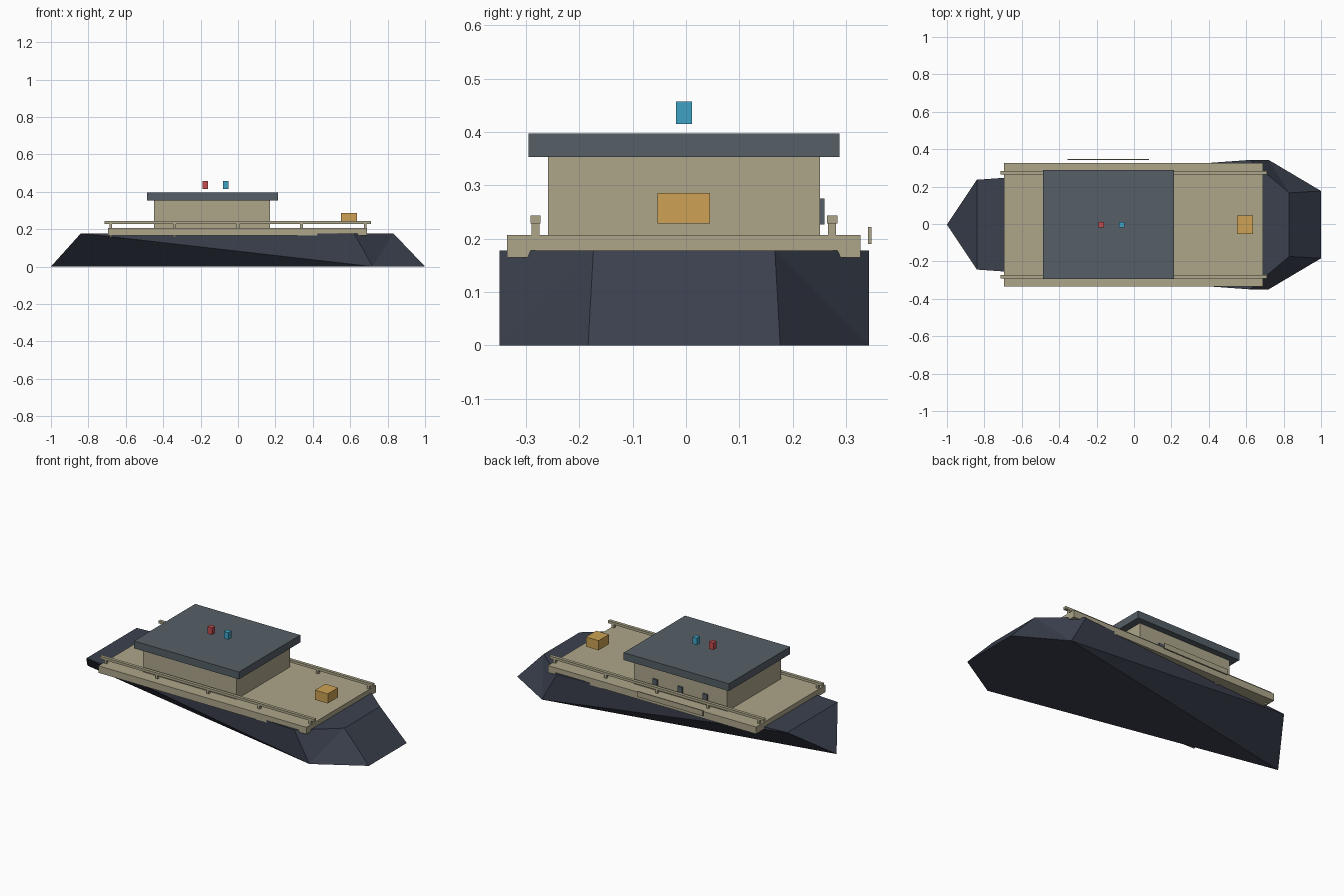
import bpy
import bmesh

if "Cube" in bpy.data.objects:
    bpy.data.objects.remove(bpy.data.objects["Cube"], do_unlink=True)


def material(name, rgb):
    mat = bpy.data.materials.new(name)
    mat.use_nodes = True
    mat.diffuse_color = (*rgb, 1)
    mat.node_tree.nodes["Principled BSDF"].inputs["Base Color"].default_value = (*rgb, 1)
    return mat


navy = material("navy hull", (0.044, 0.053, 0.078))
tan = material("tan deck", (0.42, 0.38, 0.255))
slate = material("slate roof", (0.092, 0.115, 0.135))
red = material("red lamp", (0.55, 0.07, 0.08))
blue = material("blue lamp", (0.05, 0.36, 0.56))
amber = material("amber crate", (0.61, 0.36, 0.09))


def add_object(name, bm, mat):
    bmesh.ops.recalc_face_normals(bm, faces=bm.faces)
    mesh = bpy.data.meshes.new(name)
    bm.to_mesh(mesh)
    bm.free()
    mesh.materials.append(mat)
    obj = bpy.data.objects.new(name, mesh)
    bpy.context.collection.objects.link(obj)
    return obj


def box(name, xs, ys, zs, mat):
    """Box spanning the given (low, high) ranges."""
    bm = bmesh.new()
    bmesh.ops.create_cube(bm, size=1)
    for v in bm.verts:
        v.co = [r[0] if c < 0 else r[1] for c, r in zip(v.co, (xs, ys, zs))]
    return add_object(name, bm, mat)


def centred(mid, size):
    return (mid - size / 2, mid + size / 2)


# Hull: pointed keel outline below, wider deck outline above
MID = -0.0035
TOP = 0.178
bm = bmesh.new()


def pair(x, y, z):
    return [bm.verts.new((x, MID + s * y, z)) for s in (1, -1)]


bow = bm.verts.new((-1, MID, 0))
bow_top = pair(-0.84, 0.24, TOP)
side_top = pair(0.62, 0.346, TOP)
stern_top = pair(0.83, 0.17, TOP)
side_low = pair(0.72, 0.346, 0)
stern_low = pair(1, 0.18, 0)
bm.faces.new([bow, *bow_top])
bm.faces.new([*stern_low, stern_top[1], stern_top[0]])
bm.faces.new([bow_top[0], side_top[0], stern_top[0], stern_top[1], side_top[1], bow_top[1]])
bm.faces.new([bow, side_low[0], stern_low[0], stern_low[1], side_low[1]])
for i in (0, 1):
    bm.faces.new([bow, bow_top[i], side_low[i]])
    bm.faces.new([bow_top[i], side_top[i], side_low[i]])
    bm.faces.new([side_top[i], stern_top[i], side_low[i]])
    bm.faces.new([stern_top[i], stern_low[i], side_low[i]])
add_object("hull", bm, navy)

# Deck, cabin and roof
box("deck", (-0.695, 0.69), (-0.335, 0.327), (0.165, 0.207), tan)
box("cabin", (-0.45, 0.17), (-0.259, 0.251), (0.12, 0.355), tan)
box("roof", (-0.487, 0.213), (-0.295, 0.288), (0.353, 0.397), slate)

# Railings on both sides
for side, y in (("right", -0.282), ("left", 0.274)):
    box(side + "_rail", (-0.715, 0.71), centred(y, 0.019), (0.228, 0.243), tan)
    for i in range(5):
        box(f"{side}_rail_post_{i + 1}", centred(-0.68 + 0.34 * i, 0.015),
            centred(y, 0.015), (0.157, 0.23), tan)

# Windows and boarding plank on the back side
for i in range(3):
    box(f"window_{i + 1}", centred(-0.307 + 0.167 * i, 0.032),
        (0.251, 0.2595), (0.227, 0.275), slate)
box("boarding_plank", (-0.355, 0.08), (0.341, 0.348), (0.19, 0.222), tan)

# Lamps above the roof and crate on the aft deck
for name, x, mat in (("red_lamp", -0.175, red), ("blue_lamp", -0.066, blue)):
    box(name, centred(x, 0.03), centred(-0.004, 0.03), (0.415, 0.457), mat)
box("crate", (0.55, 0.635), (-0.053, 0.045), (0.228, 0.286), amber)
